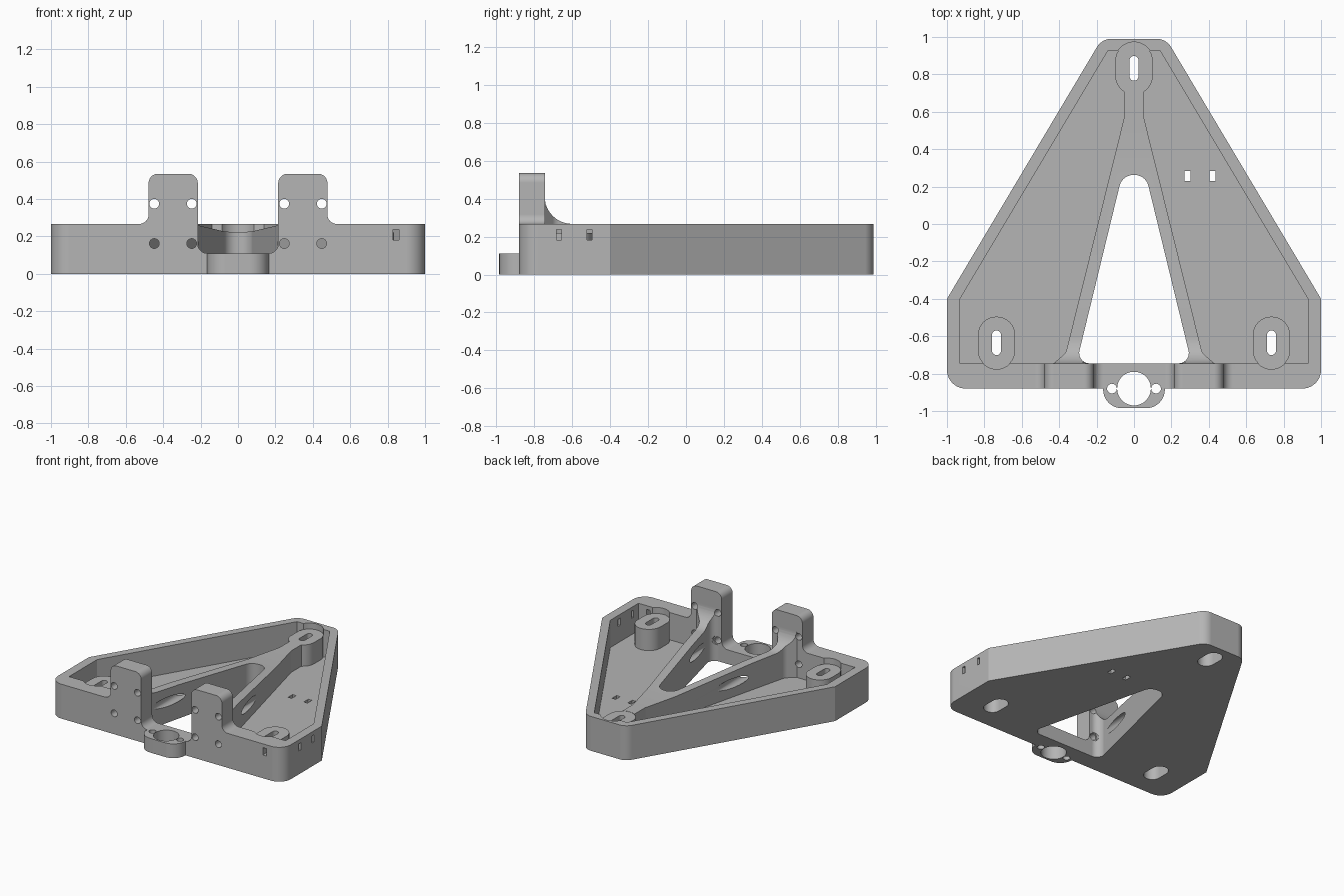
import bpy, bmesh, math
from mathutils import Vector

cube = bpy.data.objects.get("Cube")
if cube:
    bpy.data.objects.remove(cube, do_unlink=True)

RIM, FLOOR, BOSS, LEDGE = 0.267, 0.055, 0.22, 0.11
FRONT, WALL = -0.88, -0.745

grey = bpy.data.materials.new("matte_grey")
grey.use_nodes = True
colour = (0.46, 0.46, 0.46, 1)
grey.diffuse_color = colour
grey.node_tree.nodes["Principled BSDF"].inputs["Base Color"].default_value = colour


def rounded(points, segs=10):
    """Corners are (a, b) or (a, b, radius); returns the filleted outline."""
    out = []
    for i, p in enumerate(points):
        c = Vector(p[:2])
        r = p[2] if len(p) > 2 else 0
        if not r:
            out.append(c)
            continue
        u = (Vector(points[i - 1][:2]) - c).normalized()
        v = (Vector(points[(i + 1) % len(points)][:2]) - c).normalized()
        half = u.angle(v) / 2
        centre = c + (u + v).normalized() * r / math.sin(half)
        start = c + u * r / math.tan(half) - centre
        end = c + v * r / math.tan(half) - centre
        sweep = math.pi - 2 * half
        for k in range(segs + 1):
            t = k / segs
            out.append(centre + (start * math.sin((1 - t) * sweep)
                                 + end * math.sin(t * sweep)) / math.sin(sweep))
    return out


def mirrored(points):
    """Completes a right-hand half outline across x = 0."""
    return points + [(-p[0], *p[1:]) for p in reversed(points)]


def stadium(x, y, r, straight, segs=32):
    pts = []
    for k in range(segs + 2):
        top = k <= segs // 2
        a = math.pi * (k if top else k - 1) / (segs // 2)
        pts.append((x + r * math.cos(a), y + r * math.sin(a) + (straight if top else -straight)))
    return pts


def circle(a, b, r, segs=32):
    return [(a + r * math.cos(k * math.tau / segs), b + r * math.sin(k * math.tau / segs))
            for k in range(segs)]


def box(a, b, w, h):
    return [(a - w / 2, b - h / 2), (a + w / 2, b - h / 2),
            (a + w / 2, b + h / 2), (a - w / 2, b + h / 2)]


def prism(name, outline, lo, hi, axis="z"):
    place = {"z": lambda a, b, h: (a, b, h),
             "y": lambda a, b, h: (a, h, b),
             "x": lambda a, b, h: (h, a, b)}[axis]
    bm = bmesh.new()
    low = [bm.verts.new(place(p[0], p[1], lo)) for p in outline]
    high = [bm.verts.new(place(p[0], p[1], hi)) for p in outline]
    n = len(low)
    bm.faces.new(low)
    bm.faces.new(high)
    for i in range(n):
        bm.faces.new((low[i], low[(i + 1) % n], high[(i + 1) % n], high[i]))
    bmesh.ops.recalc_face_normals(bm, faces=bm.faces)
    mesh = bpy.data.meshes.new(name)
    bm.to_mesh(mesh)
    bm.free()
    obj = bpy.data.objects.new(name, mesh)
    bpy.context.collection.objects.link(obj)
    return obj


def combine(target, tool, operation):
    mod = target.modifiers.new("combine", "BOOLEAN")
    mod.object, mod.operation, mod.solver = tool, operation, "EXACT"
    bpy.context.view_layer.update()
    graph = bpy.context.evaluated_depsgraph_get()
    mesh = bpy.data.meshes.new_from_object(target.evaluated_get(graph))
    target.modifiers.clear()
    target.data = mesh
    bpy.data.objects.remove(tool, do_unlink=True)


def add(*args):
    combine(frame, prism(*args), "UNION")


def cut(*args):
    combine(frame, prism("cutter", *args), "DIFFERENCE")


# Tray with a deep pocket
frame = prism("triangular_base_frame", rounded(mirrored([
    (1, FRONT, 0.1), (1, -0.4), (0.172, 0.99, 0.09)])), 0, RIM)
cut(mirrored([(0.93, WALL), (0.93, -0.4), (0.14, 0.925)]), FLOOR, 1)

# Inner ribs, sloping down from the gussets to the rear boss
rib = prism("rib", rounded(mirrored([
    (0.47, -0.77), (0.43, WALL), (0.365, -0.69, 0.06), (0.05, 0.58, 0.1), (0.05, 0.78)])), 0.02, 1)
side = [(-0.8, 0.02), (-0.8, 0.41)]
for k in range(13):
    a = math.pi / 2 * k / 12
    side.append((-0.6 - 0.145 * math.cos(a), 0.41 - 0.143 * math.sin(a)))
side += [(-0.4, 0.262), (0.3, 0.222), (0.9, 0.222), (0.9, 0.02)]
combine(rib, prism("side_profile", side, -1, 1, "x"), "INTERSECT")
combine(frame, rib, "UNION")

# Mounting bosses, recessed into the walls
feet = [(-0.735, -0.635), (0.735, -0.635), (0, 0.832)]
for x, y in feet:
    add("boss", stadium(x, y, 0.1, 0.04), 0.02, 0.24)
    cut(stadium(x, y, 0.101, 0.04), BOSS, 1)
    cut(stadium(x, y, 0.062, 0.04), -1, 0.17)
    cut(stadium(x, y, 0.024, 0.042), -1, 1)

# Front uprights with a fillet at the outer foot
for s in (-1, 1):
    add("upright", rounded([
        (s * 0.215, 0.15), (s * 0.215, 0.535, 0.05), (s * 0.478, 0.535, 0.05),
        (s * 0.478, RIM, 0.05), (s * 0.56, RIM), (s * 0.56, 0.15)]), FRONT, WALL, "y")

# Central triangular opening and front notch
cut(rounded(mirrored([(0.308, WALL, 0.055), (0.063, 0.262, 0.075)])), -1, 1)
cut(rounded(mirrored([(0.215, LEDGE, 0.05), (0.215, 1)])), -1.2, WALL + 0.002, "y")

# Front ring flange
add("ring_flange", rounded(mirrored([(0.165, -0.985, 0.1), (0.165, -0.8)])), 0, LEDGE)
cut(circle(0, FRONT, 0.09, 48), -1, 1)
for s in (-1, 1):
    cut(circle(s * 0.118, FRONT, 0.026), -1, 1)

# Screw holes in the uprights, with clearance bores through the ribs
for s in (-1, 1):
    for x in (0.2475, 0.4475):
        for z in (0.162, 0.375):
            cut(circle(s * x, z, 0.026), -1.2, -0.55, "y")
    cut(circle(s * 0.2475, 0.162, 0.036), WALL, 0.1, "y")

# Cable-tie slots in the floor and walls
for x in (0.285, 0.42):
    cut(box(x, 0.257, 0.032, 0.055), -1, 0.15)
for y in (-0.67, -0.51):
    cut(box(y, 0.209, 0.026, 0.055), 0.9, 1.1, "x")
cut(box(0.845, 0.209, 0.032, 0.058), -1, -0.72, "y")

# Finish
frame.data.materials.clear()
frame.data.materials.append(grey)
for face in frame.data.polygons:
    face.material_index = 0
    face.use_smooth = True
frame.data.set_sharp_from_angle(angle=math.radians(25))
normals = frame.modifiers.new("clean_shading", "WEIGHTED_NORMAL")
normals.keep_sharp = True
